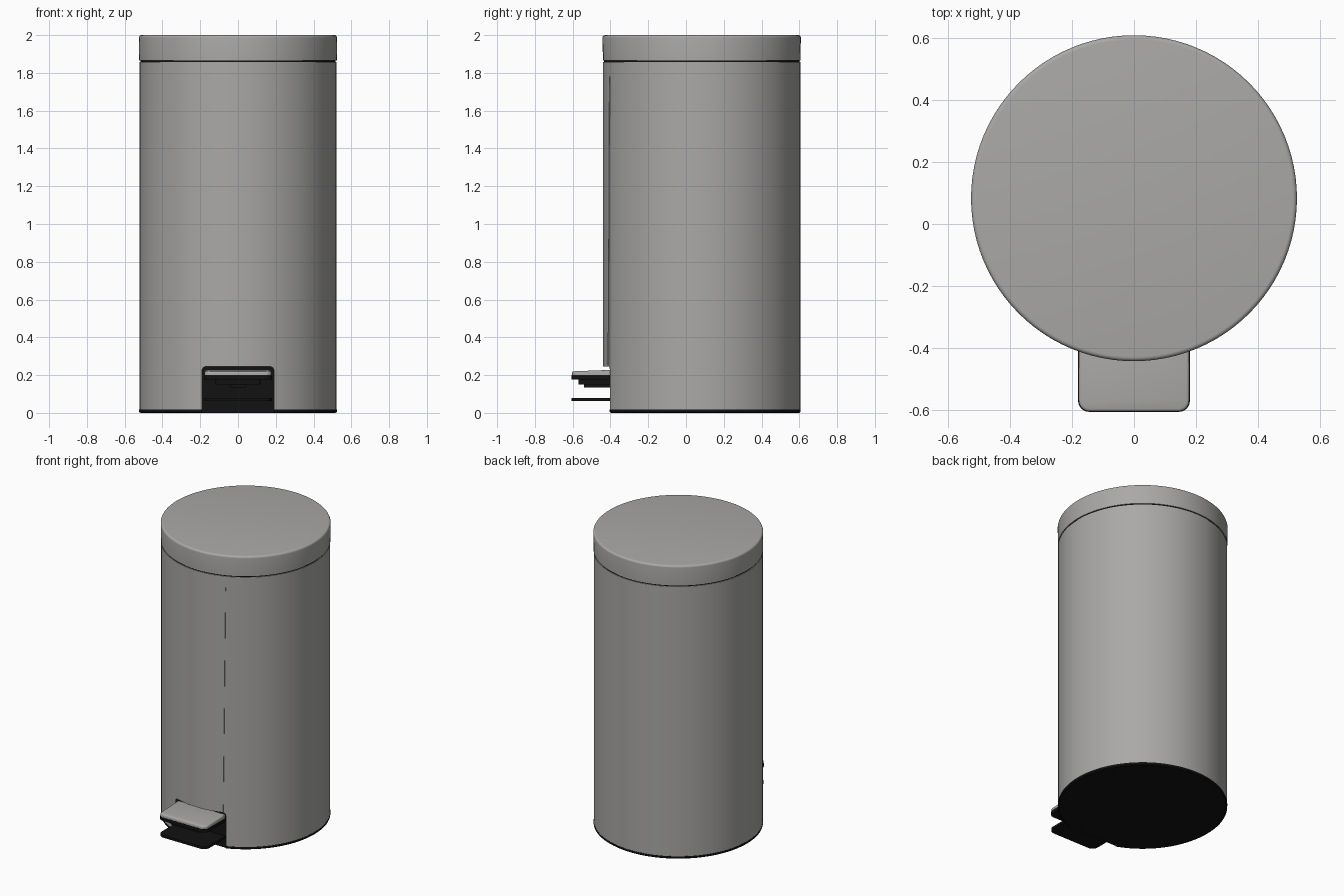
import bpy, bmesh, math
from mathutils import Vector

if "Cube" in bpy.data.objects:
    bpy.data.objects.remove(bpy.data.objects["Cube"])

CY = 0.083      # y of the bin's axis
R = 0.522       # outer radius
SEG = 96


def material(name, col):
    m = bpy.data.materials.new(name)
    m.diffuse_color = (*col, 1)
    m.use_nodes = True
    m.node_tree.nodes["Principled BSDF"].inputs["Base Color"].default_value = m.diffuse_color
    return m


STEEL = material("brushed grey", (0.40, 0.395, 0.385))
BLACK = material("black plastic", (0.006, 0.006, 0.006))


def finish(name, bm, mat):
    bmesh.ops.recalc_face_normals(bm, faces=bm.faces)
    me = bpy.data.meshes.new(name)
    bm.to_mesh(me)
    bm.free()
    me.materials.append(mat)
    ob = bpy.data.objects.new(name, me)
    bpy.context.collection.objects.link(ob)
    return ob


def activate(ob):
    bpy.ops.object.select_all(action='DESELECT')
    ob.select_set(True)
    bpy.context.view_layer.objects.active = ob


def smooth(ob):
    activate(ob)
    bpy.ops.object.shade_smooth_by_angle(angle=math.radians(30))


def lathe(name, profile, mat, ring=False):
    """Revolve (radius, z) points round the bin axis; ring closes the profile, else ends are capped."""
    bm = bmesh.new()
    rows = []
    for r, z in profile:
        rows.append([bm.verts.new((r * math.cos(2 * math.pi * i / SEG),
                                   CY + r * math.sin(2 * math.pi * i / SEG), z))
                     for i in range(SEG)])
    n = len(rows)
    for k in range(n if ring else n - 1):
        a, b = rows[k], rows[(k + 1) % n]
        for i in range(SEG):
            j = (i + 1) % SEG
            bm.faces.new((a[i], a[j], b[j], b[i]))
    if not ring:
        bm.faces.new(rows[0])
        bm.faces.new(rows[-1])
    return finish(name, bm, mat)


def box(name, x, y0, y1, z0, z1, mat, pick=None, bevel=0.03, edge=0.0):
    """Box of half width x; pick chooses the edges rounded by bevel, edge rounds the upper rim."""
    bm = bmesh.new()
    bmesh.ops.create_cube(bm, size=1)
    for v in bm.verts:
        v.co = Vector((v.co.x * 2 * x, (y0 + y1) / 2 + v.co.y * (y1 - y0),
                       (z0 + z1) / 2 + v.co.z * (z1 - z0)))
    if pick:
        es = [e for e in bm.edges if pick((e.verts[0].co + e.verts[1].co) / 2,
                                          e.verts[1].co - e.verts[0].co)]
        bmesh.ops.bevel(bm, geom=es, offset=bevel, segments=6, profile=0.5, affect='EDGES')
    if edge:
        es = [e for e in bm.edges if all(abs(v.co.z - z1) < 1e-5 for v in e.verts)]
        bmesh.ops.bevel(bm, geom=es, offset=edge, segments=3, profile=0.5, affect='EDGES')
    return finish(name, bm, mat)


def front_corners(y_mid):
    return lambda c, d: abs(d.z) > 1e-4 and abs(d.x) + abs(d.y) < 1e-4 and c.y < y_mid


def cut(ob, cutter):
    mod = ob.modifiers.new("opening", 'BOOLEAN')
    mod.operation = 'DIFFERENCE'
    mod.solver = 'EXACT'
    mod.object = cutter
    activate(ob)
    bpy.ops.object.modifier_apply(modifier=mod.name)


# body shell and black base, both opened at the front for the pedal
body = lathe("body", [(R, 0.018), (R, 1.857), (R - 0.015, 1.857), (R - 0.015, 0.018)], STEEL, ring=True)
base = lathe("base", [(R - 0.006, 0.0), (R + 0.001, 0.005), (R + 0.001, 0.018), (R - 0.02, 0.022)], BLACK)
cutter = box("opening_cutter", 0.19, -0.7, -0.39, -0.1, 0.245, BLACK,
             lambda c, d: abs(d.y) > 0.1 and c.z > 0.2, 0.02)
cutter.hide_render = True
cut(body, cutter)
cut(base, cutter)
bpy.data.objects.remove(cutter)

# dark gap ring and lid with a softly rounded rim
gap = lathe("lid_gap_ring", [(R - 0.005, 1.845), (R - 0.005, 1.875)], BLACK)
bev = 0.014
rim = [(R + 0.003 - bev + bev * math.cos(a), 2.0 - bev + bev * math.sin(a))
       for a in (math.pi / 2 * k / 5 for k in range(6))]
lid = lathe("lid", [(R + 0.001, 1.865)] + rim, STEEL)

# black panel closing the opening
panel = box("opening_panel", 0.2, -0.392, -0.375, 0.0, 0.26, BLACK)

# pedal: metal top, black underside with stepped blocks, and foot plate
pedal = box("pedal_top", 0.178, -0.604, -0.39, 0.2, 0.228, STEEL, front_corners(-0.5), 0.035, 0.009)
for v in pedal.data.vertices:      # the tread dips slightly towards the front
    if v.co.z > 0.215:
        v.co.z -= 0.008 * (-0.39 - v.co.y) / 0.21
under = box("pedal_underside", 0.18, -0.605, -0.39, 0.178, 0.2, BLACK, front_corners(-0.5), 0.035)
step = box("pedal_step", 0.12, -0.57, -0.39, 0.15, 0.18, BLACK, front_corners(-0.5), 0.02)
rib = box("pedal_rib", 0.04, -0.54, -0.39, 0.135, 0.152, BLACK)
foot = box("foot_plate", 0.18, -0.605, -0.385, 0.064, 0.08, BLACK, front_corners(-0.5), 0.04)

# slim overlapping seam strip on the front right
bm = bmesh.new()
rows = []
for z, xa, xb in ((0.25, 0.164, 0.176), (1.78, 0.187, 0.190)):
    rows.append([bm.verts.new((x, CY - math.sqrt((R + o) ** 2 - x * x), z))
                 for x, o in ((xa, -0.002), (xa, 0.0025), (xb, 0.0025), (xb, -0.002))])
for i in range(4):
    j = (i + 1) % 4
    bm.faces.new((rows[0][i], rows[0][j], rows[1][j], rows[1][i]))
bm.faces.new(rows[0])
bm.faces.new(rows[1])
finish("seam_strip", bm, STEEL)

for ob in (body, base, gap, lid, pedal, under, step, foot):
    smooth(ob)
